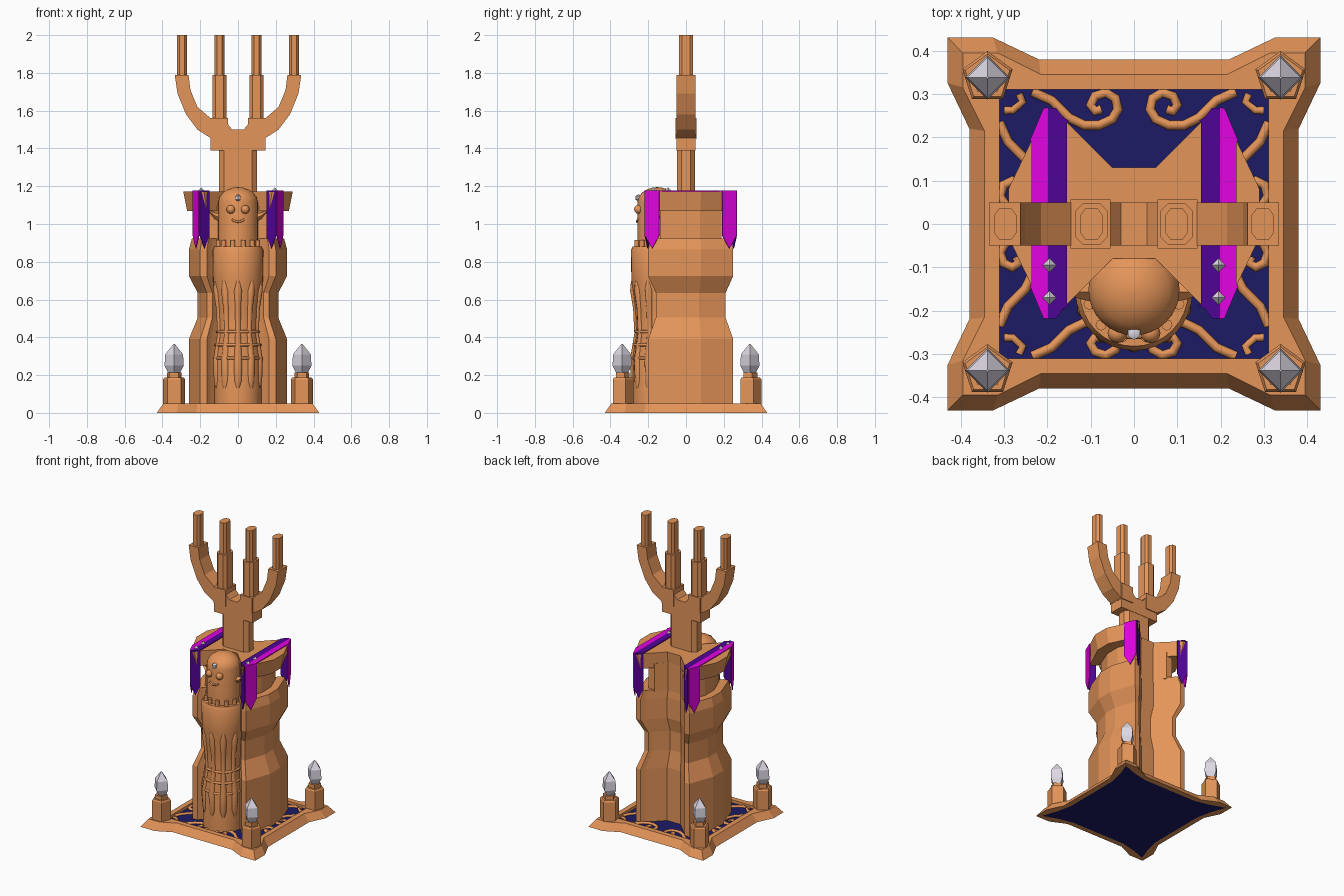
import bpy, bmesh, math
from mathutils import Vector

if "Cube" in bpy.data.objects:
    bpy.data.objects.remove(bpy.data.objects["Cube"], do_unlink=True)


def material(name, r, g, b):
    m = bpy.data.materials.new(name)
    m.use_nodes = True
    m.diffuse_color = (r, g, b, 1)
    m.node_tree.nodes["Principled BSDF"].inputs["Base Color"].default_value = (r, g, b, 1)
    return m


COPPER = material("copper", 0.78, 0.30, 0.10)
NAVY = material("navy", 0.012, 0.011, 0.13)
MAGENTA = material("magenta", 0.77, 0.001, 0.76)
PURPLE = material("purple", 0.08, 0.001, 0.30)
SILVER = material("silver", 0.72, 0.68, 0.76)


def add_mesh(name, bm, mat, smooth=False):
    bmesh.ops.recalc_face_normals(bm, faces=bm.faces[:])
    me = bpy.data.meshes.new(name)
    bm.to_mesh(me)
    bm.free()
    me.materials.append(mat)
    if smooth:
        me.shade_smooth()
        me.set_sharp_from_angle(angle=math.radians(35))
    ob = bpy.data.objects.new(name, me)
    bpy.context.collection.objects.link(ob)


def loft(name, rings, mat, closed=False, smooth=False):
    """Bridge equal rings of points; cap both ends, or join last to first."""
    bm = bmesh.new()
    vs = [[bm.verts.new(p) for p in ring] for ring in rings]
    n = len(vs[0])
    pairs = list(zip(vs, vs[1:])) + ([(vs[-1], vs[0])] if closed else [])
    for a, b in pairs:
        for i in range(n):
            j = (i + 1) % n
            bm.faces.new((a[i], a[j], b[j], b[i]))
    if not closed:
        bm.faces.new(vs[0][::-1])
        bm.faces.new(vs[-1])
    add_mesh(name, bm, mat, smooth)


def four_way(quarter):
    """Mirror a quarter outline in x and y."""
    back = quarter[::-1]
    return (quarter + [(-x, y) for x, y in back]
            + [(-x, -y) for x, y in quarter] + [(x, -y) for x, y in back])


def ring(outline, z, s=1.0, cx=0.0, cy=0.0):
    return [(cx + x * s, cy + y * s, z) for x, y in outline]


def lathe(name, profile, sides, mat, cx, cy, turn=0.0, smooth=False):
    unit = [(math.cos(turn + math.tau * i / sides), math.sin(turn + math.tau * i / sides))
            for i in range(sides)]
    loft(name, [ring(unit, z, r, cx, cy) for r, z in profile], mat, smooth=smooth)


def ball(name, pos, size, mat, segs=12):
    bm = bmesh.new()
    bmesh.ops.create_uvsphere(bm, u_segments=segs, v_segments=max(2, segs // 2), radius=size)
    bmesh.ops.translate(bm, verts=bm.verts, vec=pos)
    add_mesh(name, bm, mat, segs > 4)


def tube(name, points, radius, widths=None):
    """Copper tube along points, with optional width factor at each point."""
    cu = bpy.data.curves.new(name, "CURVE")
    cu.dimensions = "3D"
    cu.bevel_depth = radius
    cu.bevel_resolution = 2
    cu.use_fill_caps = True
    cu.materials.append(COPPER)
    sp = cu.splines.new("POLY")
    sp.points.add(len(points) - 1)
    for i, co in enumerate(points):
        sp.points[i].co = (*co, 1)
        sp.points[i].radius = widths[i] if widths else 1
    ob = bpy.data.objects.new(name, cu)
    bpy.context.collection.objects.link(ob)


# Base: sloped rim around a navy floor, navy star underneath
outer = four_way([(.38, .22), (.43, .325), (.43, .43), (.325, .43), (.22, .38)])
crest = four_way([(.345, .215), (.395, .315), (.395, .395), (.315, .395), (.215, .345)])
inner = four_way([(.31, .2), (.31, .28), (.31, .31), (.28, .31), (.2, .31)])
under = four_way([(.345, .2), (.37, .31), (.405, .405), (.31, .37), (.2, .345)])
loft("base_rim", [ring(outer, 0), ring(crest, .05), ring(inner, .05),
                  ring(inner, .025), ring(under, 0)], COPPER, closed=True)
loft("base_floor", [ring(under, 0), ring(inner, .03)], NAVY)

# Scrollwork and corner brackets on the floor
scroll = [(.235, .305), (.19, .285), (.15, .245), (.115, .228), (.08, .228), (.05, .242),
          (.037, .265), (.043, .29), (.065, .303), (.09, .295), (.1, .275), (.09, .26), (.075, .265)]
bracket = [(.3, .262), (.28, .262), (.257, .282), (.265, .3)]
for sx in (1, -1):
    for sy in (1, -1):
        tube("floor_scroll", [(sx * x, sy * y, .031) for x, y in scroll], .011)
        tube("side_scroll", [(sx * (y + .006), sy * x, .031) for x, y in scroll], .011)
        tube("corner_bracket", [(sx * x, sy * y, .035) for x, y in bracket], .009)

        # Corner pedestals with crystals
        px, py = sx * .338, sy * .338
        lathe("pedestal", [(.061, .03), (.061, .178), (.054, .187)], 5, COPPER, px, py, math.pi / 2)
        lathe("crystal_socket", [(.04, .185), (.04, .213)], 5, COPPER, px, py, math.pi / 2)
        lathe("crystal", [(.03, .21), (.051, .25), (.047, .31), (.003, .365)], 4, SILVER, px, py)

# Tower body, waisted, with a notch front and back, and a slimmer neck
CY = .025
body = four_way([(.26, .055), (.20, .225), (.165, .225), (.145, .2), (.05, .105)])
steps = [(.03, 1), (.39, 1), (.505, .82), (.635, .82), (.725, 1), (.865, 1), (.922, .94)]
loft("tower_body", [ring(body, z, s, 0, CY) for z, s in steps], COPPER)
neck = four_way([(.195, .05), (.15, .162), (.107, .162), (.048, .1)])
loft("tower_neck", [ring(neck, .91, 1, 0, CY), ring(neck, 1.1, 1, 0, CY)], COPPER)
cap = four_way([(.29, .055), (.24, .16), (.205, .24), (.18, .24), (.15, .205), (.05, .105)])
loft("tower_cap", [ring(cap, 1.07, .93, 0, CY), ring(cap, 1.172, 1, 0, CY)], COPPER)


# Banners: two-colour strips over the cap with pointed tails
def strip(name, half, sx, mat):
    pts = [(sx * x, y) for x, y in half] + [(sx * x, -y) for x, y in half[::-1]]
    loft(name, [ring(pts, 1.17, 1, 0, CY), ring(pts, 1.178, 1, 0, CY)], mat)


def tail(name, a, b, mat):
    a, b = Vector((*a, 0)), Vector((*b, 0))
    n = (b - a).cross(Vector((0, 0, 1))).normalized()
    if n.y * a.y < 0:
        n = -n
    outline = [(0, 1.178), (1, 1.178), (1, .94), (.5, .87), (0, .94)]
    face = [a.lerp(b, t) + Vector((0, 0, z)) for t, z in outline]
    loft(name, [[p + n * d for p in face] for d in (0, .005)], mat)


for sx in (1, -1):
    strip("banner_outer_strip", [(.198, .243), (.207, .243), (.236, .17)], sx, MAGENTA)
    strip("banner_inner_strip", [(.198, .243), (.18, .243), (.155, .21)], sx, PURPLE)
    for sy in (1, -1):
        tip = (sx * .204, CY + sy * .241)
        tail("banner_outer_tail", tip, (sx * .236, CY + sy * .165), MAGENTA)
        tail("banner_inner_tail", tip, (sx * .153, CY + sy * .209), PURPLE)
    for y in (-.095, -.17):
        ball("banner_stud", (sx * .195, y, 1.178), .016, SILVER, 4)

# Column and forked crown
column = four_way([(.1, .025), (.075, .048)])
loft("crown_column", [ring(column, 1.16), ring(column, 1.4)], COPPER)
half = [(.145, 1.39), (.145, 1.455), (.215, 1.5), (.275, 1.58), (.32, 1.69), (.335, 1.79),
        (.262, 1.79), (.252, 1.71), (.215, 1.62), (.145, 1.56), (.055, 1.56), (.055, 1.53), (.03, 1.5)]
fork = half + [(-x, z) for x, z in half[::-1]]
loft("crown_fork", [[(x, y, z) for x, z in fork] for y in (-.05, .05)], COPPER)
knuckle = four_way([(.046, .056)])
finger = four_way([(.038, .03), (.02, .048)])
rod = four_way([(.026, .02), (.014, .036)])
for sx in (1, -1):
    loft("finger_base", [ring(knuckle, z, 1, sx * .1) for z in (1.45, 1.56)], COPPER)
    loft("crown_finger", [ring(finger, z, 1, sx * .098) for z in (1.5, 1.79)], COPPER)
    for x in (.098, .297):
        loft("crown_rod", [ring(rod, z, 1, sx * x) for z in (1.77, 2)], COPPER)

# Statue: waisted body and domed head
SY = -.157
shape = [(.125, .03), (.125, .3), (.106, .42), (.112, .55), (.132, .7), (.135, .86), (.125, .88)]
lathe("statue_body", shape, 32, COPPER, 0, SY, smooth=True)
dome = [(.105 * math.cos(a), 1.115 + .08 * math.sin(a))
        for a in (math.radians(d) for d in (0, 20, 40, 60, 75, 89))]
lathe("statue_head", [(.105, .87)] + dome, 32, COPPER, 0, SY + .005, smooth=True)


def around(deg, r, z):
    a = math.radians(deg)
    return (r * math.sin(a), SY - r * math.cos(a), z)


# Raised spindle ribs, cords and collar tabs around the statue
rib = [(.118, .13, .4), (.112, .17, 1), (.116, .28, 1), (.101, .42, .65),
       (.106, .55, .7), (.115, .65, 1), (.125, .7, .4)]
for deg in range(-70, 71, 35):
    tube("statue_rib", [around(deg, r, z) for r, z, w in rib], .024, [w for r, z, w in rib])
for z, r in ((.29, .124), (.36, .117), (.43, .108)):
    tube("statue_cord", [around(d, r, z) for d in range(-100, 101, 10)], .008)
for deg in range(-105, 106, 30):
    tube("collar_tab", [around(deg, .107, z) for z in (.87, .915)], .013)

# Face: eyes, smile, ears and forehead gem
for sx in (1, -1):
    ball("statue_eye", (sx * .038, SY - .095, 1.077), .023, COPPER)
    loft("statue_ear", [[(sx * x, SY + dy, z + dz) for dy, dz in
         ((-.02 * k, 0), (0, .02 * k), (.02 * k, 0), (0, -.02 * k))]
         for x, z, k in ((.09, 1.03, 1.2), (.125, 1.045, .8), (.155, 1.07, .15))], COPPER)
tube("statue_smile", [around(d, .103, 1.012 + abs(d / 18) ** 2 * .012)
                      for d in range(-18, 19, 6)], .006)
ball("forehead_gem", (0, SY - .094, 1.138), .019, SILVER, 6)
